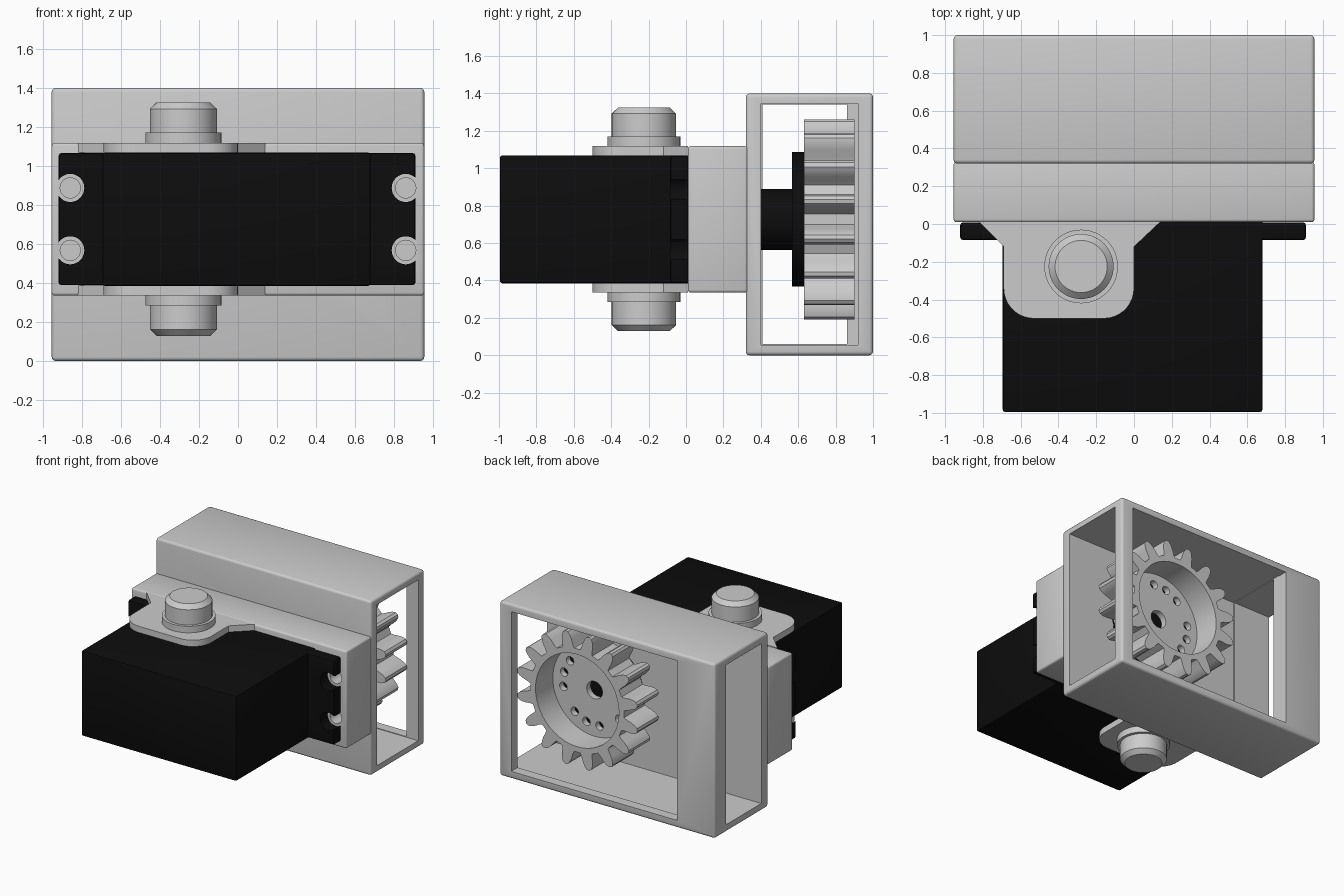
import bpy, bmesh
from math import sin, cos, pi, radians
from mathutils import Vector

if "Cube" in bpy.data.objects:
    bpy.data.objects.remove(bpy.data.objects["Cube"])

black = bpy.data.materials.new("black_plastic")
black.diffuse_color = (0.004, 0.004, 0.004, 1)
black.use_nodes = True
black.node_tree.nodes["Principled BSDF"].inputs["Base Color"].default_value = black.diffuse_color
ZC = 0.727          # height of the motor axis
GX = 0.335          # x of the output shaft


def prism(name, pts, lo, hi, axis='Z', mat=None):
    """Extrude a 2D outline: (x, y) along Z, or (x, z) along Y."""
    bm = bmesh.new()
    place = (lambda a, b, c: (a, b, c)) if axis == 'Z' else (lambda a, b, c: (a, c, b))
    ends = [[bm.verts.new(place(a, b, c)) for a, b in pts] for c in (lo, hi)]
    bm.faces.new(ends[0])
    bm.faces.new(ends[1])
    n = len(pts)
    for i in range(n):
        j = (i + 1) % n
        bm.faces.new((ends[0][i], ends[0][j], ends[1][j], ends[1][i]))
    bmesh.ops.recalc_face_normals(bm, faces=bm.faces)
    me = bpy.data.meshes.new(name)
    bm.to_mesh(me)
    bm.free()
    ob = bpy.data.objects.new(name, me)
    bpy.context.collection.objects.link(ob)
    if mat:
        me.materials.append(mat)
    return ob


def circle(cx, cy, r, n=48, a0=0, a1=360):
    full = a1 - a0 == 360
    return [(cx + r * cos(radians(a0 + (a1 - a0) * i / (n if full else n - 1))),
             cy + r * sin(radians(a0 + (a1 - a0) * i / (n if full else n - 1)))) for i in range(n)]


def box(name, x0, x1, y0, y1, z0, z1, mat=None):
    return prism(name, [(x0, y0), (x1, y0), (x1, y1), (x0, y1)], z0, z1, 'Z', mat)


def apply(ob, mod):
    bpy.context.view_layer.objects.active = ob
    bpy.ops.object.modifier_apply(modifier=mod.name)


def bevel(ob, w, seg=3):
    m = ob.modifiers.new("bevel", 'BEVEL')
    m.width, m.segments = w, seg
    apply(ob, m)


def cut(ob, *cutters):
    for c in cutters:
        m = ob.modifiers.new("cut", 'BOOLEAN')
        m.operation, m.solver, m.object = 'DIFFERENCE', 'EXACT', c
        apply(ob, m)
        bpy.data.objects.remove(c)


def smooth(ob, angle=30):
    bpy.ops.object.select_all(action='DESELECT')
    ob.select_set(True)
    bpy.context.view_layer.objects.active = ob
    bpy.ops.object.shade_smooth_by_angle(angle=radians(angle))


def lathe(name, profile, cx, cy, n=48):
    """Solid of revolution about a vertical axis from (radius, z) pairs."""
    bm = bmesh.new()
    rings = [[bm.verts.new((x, y, z)) for x, y in circle(cx, cy, r, n)] for r, z in profile]
    bm.faces.new(rings[0])
    bm.faces.new(rings[-1])
    for a, b in zip(rings, rings[1:]):
        for i in range(n):
            j = (i + 1) % n
            bm.faces.new((a[i], a[j], b[j], b[i]))
    bmesh.ops.recalc_face_normals(bm, faces=bm.faces)
    me = bpy.data.meshes.new(name)
    bm.to_mesh(me)
    bm.free()
    ob = bpy.data.objects.new(name, me)
    bpy.context.collection.objects.link(ob)
    smooth(ob)
    return ob


# gear housing: open at both sides, window in the back
housing = box("gear_housing", -0.955, 0.955, 0.32, 1.0, 0, 1.4)
bevel(housing, 0.02)
cut(housing,
    box("c", -2, 2, 0.41, 0.86, 0.06, 1.34),
    box("c", -0.62, 2, 0.40, 0.92, 0.055, 1.345),
    box("c", -0.62, 0.85, 0.5, 1.5, 0.06, 1.34),
    prism("c", circle(GX, ZC, 0.2), 0.2, 0.6, 'Y'))
smooth(housing)

# motor mount block with screw pilot holes
block = box("mount_block", -0.955, 0.955, 0.01, 0.33, 0.335, 1.118)
bevel(block, 0.015)
slots = [(sx, ZC + sz) for sx in (-0.86, 0.86) for sz in (-0.16, 0.16)]
cut(block, prism("c", circle(GX, ZC, 0.2), 0.2, 0.6, 'Y'),
    *[prism("c", circle(x, z, 0.052, 24), -0.1, 0.2, 'Y') for x, z in slots])
smooth(block)

# ear plates and pivot pins, above and below
ear = ([(0.14, 0.012), (-0.82, 0.012), (-0.69, -0.12)]
       + circle(-0.53, -0.34, 0.16, 10, 180, 270)
       + circle(-0.16, -0.34, 0.16, 10, 270, 360) + [(0, -0.12)])
pin = [(0.195, 0.38), (0.195, 0.443), (0.172, 0.443), (0.172, 0.565), (0.138, 0.598)]
for side, s in (("upper", 1), ("lower", -1)):
    lo, hi = sorted((ZC + s * 0.341, ZC + s * 0.391))
    smooth(prism(side + "_ear", ear, lo, hi))
    lathe(side + "_pivot_pin", [(r, ZC + s * h) for r, h in pin], -0.28, -0.225)

# motor body
body = box("motor_body", -0.695, 0.68, -0.995, 0.25, 0.385, 1.068, black)
bevel(body, 0.012, 2)
smooth(body)

# mounting flange with open-ended screw slots
flange = box("motor_flange", -0.92, 0.91, -0.085, 0.009, 0.388, 1.066, black)
bevel(flange, 0.015, 2)
for x, z in slots:
    s = 1 if x > 0 else -1
    cut(flange, prism("c", circle(x, z, 0.072, 32), -0.3, 0.2, 'Y'),
        box("c", *sorted((x, x + s * 0.2)), -0.3, 0.2, z - 0.035, z + 0.035))
smooth(flange)

# output shaft and round horn
smooth(prism("output_shaft", circle(GX, ZC, 0.163), 0.2, 0.57, 'Y', black))
smooth(prism("shaft_horn", circle(GX, ZC, 0.36, 64), 0.566, 0.63, 'Y', black))

# spur gear with a deep pocket and drilled floor
TEETH = 16
tooth = [(0.415, -7.5), (0.44, -6.2), (0.48, -5.2), (0.515, -3.8), (0.537, -2.2), (0.545, 0)]
tooth += [(r, -a) for r, a in reversed(tooth[:-1])]
outline = []
for k in range(TEETH):
    for r, a in tooth:
        t = radians(a + (k + 0.5) * 360 / TEETH)
        outline.append((GX + r * cos(t), ZC + r * sin(t)))
gear = prism("spur_gear", outline, 0.631, 0.9, 'Y')
holes = [prism("c", circle(GX, ZC, 0.07, 32), 0.5, 0.8, 'Y')]
for q in range(4):
    for d in (-24, 0, 24):
        t = radians(15 + 90 * q + d)
        holes.append(prism("c", circle(GX + 0.28 * cos(t), ZC + 0.28 * sin(t), 0.034, 16), 0.5, 0.8, 'Y'))
cut(gear, prism("c", circle(GX, ZC, 0.37, 64), 0.68, 1.2, 'Y'), *holes)
smooth(gear)
